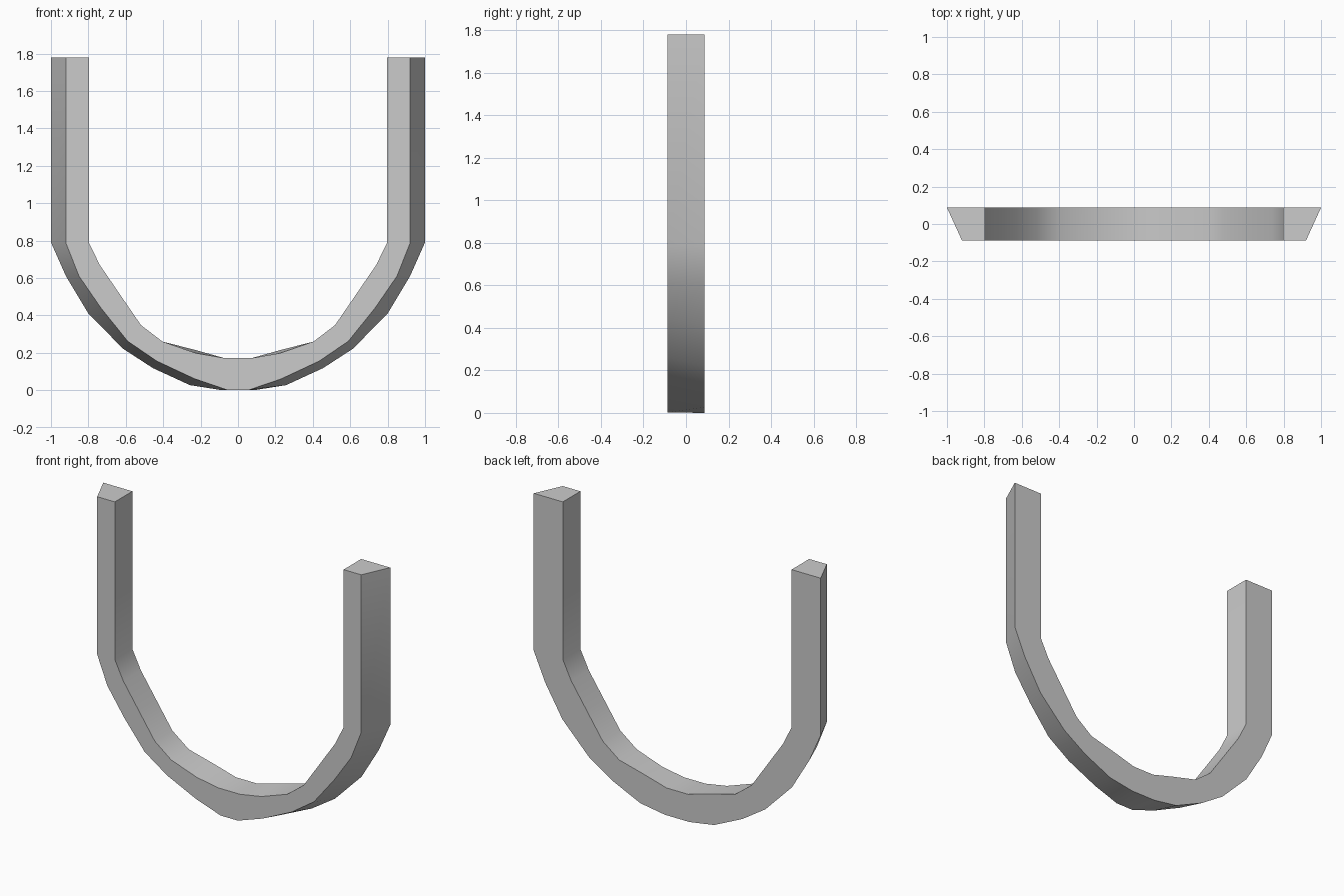
import bpy, bmesh, math

if "Cube" in bpy.data.objects:
    bpy.data.objects.remove(bpy.data.objects["Cube"])

DEPTH = 0.0875
# Half profiles (x, z) from the arm tip down to the bottom centre
back_outer = [(1, 1.78), (1, .79), (.92, .61), (.8, .41), (.615, .222), (.455, .118), (.257, .027), (.086, 0)]
front_outer = [(.92, 1.78), (.92, .787), (.85, .61), (.733, .44), (.59, .262), (.433, .155), (.23, .06), (.06, .002)]
front_inner = [(.797, 1.78), (.797, .787), (.738, .668), (.63, .51), (.519, .348), (.404, .26), (.225, .198), (.075, .172)]
back_inner = front_inner[:6] + [(.225, .214), (.075, .172)]


def ring(bm, i, side):
    """Four-cornered cross-section at station i."""
    rails = ((back_outer, DEPTH), (front_outer, -DEPTH), (front_inner, -DEPTH), (back_inner, DEPTH))
    return [bm.verts.new((side * rail[i][0], y, rail[i][1])) for rail, y in rails]


# U-shaped band: sections swept from the right tip to the left tip
bm = bmesh.new()
n = len(back_outer)
rings = [ring(bm, i, 1) for i in range(n)] + [ring(bm, i, -1) for i in reversed(range(n))]
for a, b in zip(rings, rings[1:]):
    for k in range(4):
        j = (k + 1) % 4
        bm.faces.new((a[k], a[j], b[j], b[k]))
# Flat arm ends
bm.faces.new(rings[0])
bm.faces.new(rings[-1])
bmesh.ops.recalc_face_normals(bm, faces=bm.faces)

mesh = bpy.data.meshes.new("u_band")
bm.to_mesh(mesh)
bm.free()
band = bpy.data.objects.new("u_band", mesh)
bpy.context.collection.objects.link(band)
bpy.context.view_layer.objects.active = band
band.select_set(True)
bpy.ops.object.shade_smooth_by_angle(angle=math.radians(30))
